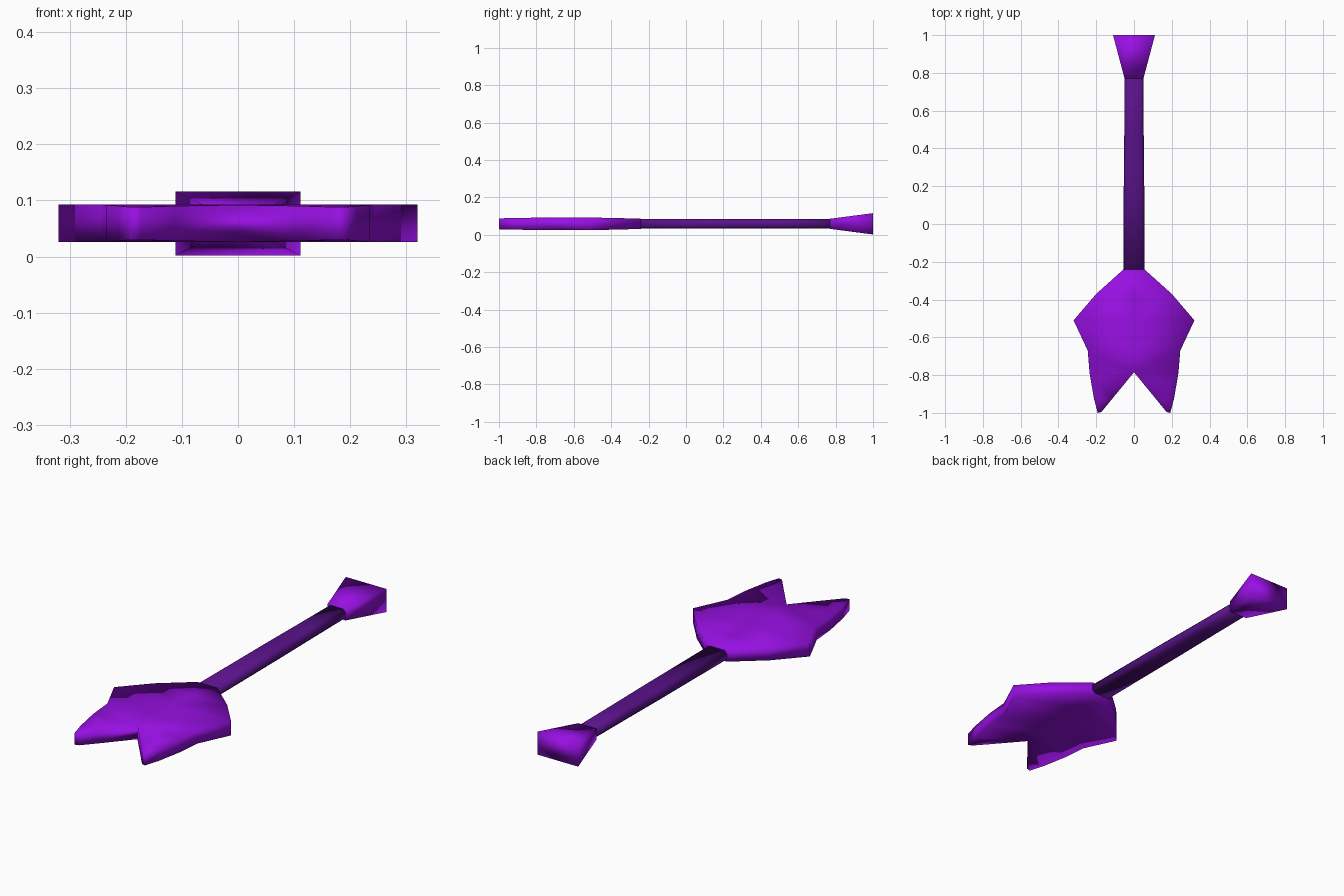
import bpy, bmesh

if "Cube" in bpy.data.objects:
    bpy.data.objects.remove(bpy.data.objects["Cube"])

ZC = 0.059  # height of the centre line


def material(name, rgb):
    m = bpy.data.materials.new(name)
    m.diffuse_color = (*rgb, 1)
    m.use_nodes = True
    m.node_tree.nodes["Principled BSDF"].inputs["Base Color"].default_value = m.diffuse_color
    return m


PURPLE = material("bright purple", (0.31, 0.005, 0.76))
DARK = material("dark purple", (0.10, 0.006, 0.25))


def finish(name, bm, mat):
    bmesh.ops.recalc_face_normals(bm, faces=bm.faces)
    me = bpy.data.meshes.new(name)
    bm.to_mesh(me)
    bm.free()
    me.materials.append(mat)
    me.shade_smooth()
    ob = bpy.data.objects.new(name, me)
    bpy.context.collection.objects.link(ob)
    return ob


def loft(name, rings, mat):
    """Join closed rings of points and cap both ends."""
    bm = bmesh.new()
    vs = [[bm.verts.new(p) for p in r] for r in rings]
    n = len(vs[0])
    for a, b in zip(vs, vs[1:]):
        for i in range(n):
            j = (i + 1) % n
            bm.faces.new((a[i], a[j], b[j], b[i]))
    bm.faces.new(vs[0])
    bm.faces.new(vs[-1])
    return finish(name, bm, mat)


# Shaft: slightly tapering bar with chamfered corners
def bar_ring(y, w, h, c=0.014):
    q = [(w, h - c), (w - c, h), (c - w, h), (-w, h - c),
         (-w, c - h), (c - w, -h), (w - c, -h), (w, c - h)]
    return [(x, y, ZC + z) for x, z in q]


shaft = loft("shaft", [bar_ring(y, w, 0.026) for y, w in
                       ((-0.245, 0.056), (0.27, 0.054), (0.52, 0.051), (0.775, 0.049))], DARK)
shaft.data.shade_smooth()


# Flared end: four-sided frustum
def box_ring(y, w, h):
    return [(x, y, ZC + z) for x, z in ((w, h), (-w, h), (-w, -h), (w, -h))]


loft("flared_end", [box_ring(0.77, 0.05, 0.027), box_ring(1.0, 0.111, 0.057)], PURPLE)

# Forked blade: right half as rows of (outer x, outer y, inner x, inner y, half thickness)
rows = [(0.055, -0.24, 0, -0.24, 0.027),
        (0.20, -0.37, 0, -0.37, 0.031),
        (0.32, -0.51, 0, -0.51, 0.0335),
        (0.245, -0.67, 0, -0.67, 0.0335),
        (0.235, -0.79, 0, -0.785, 0.033),
        (0.212, -0.925, 0.115, -0.925, 0.031),
        (0.192, -1.0, 0.172, -0.995, 0.029)]
bm = bmesh.new()
grid = []
for ox, oy, ix, iy, t in rows:
    grid.append([bm.verts.new(p) for p in ((ox, oy, ZC + t), (ix, iy, ZC + t),
                                           (ix, iy, ZC - t), (ox, oy, ZC - t))])
for k, (a, b) in enumerate(zip(grid, grid[1:])):
    for i in range(4):
        if i == 1 and k < 4:  # no wall on the mirror plane
            continue
        j = (i + 1) % 4
        bm.faces.new((a[i], a[j], b[j], b[i]))
bm.faces.new(grid[0])
bm.faces.new(grid[-1])
blade = finish("forked_blade", bm, PURPLE)
mirror = blade.modifiers.new("mirror", 'MIRROR')
mirror.use_axis = (True, False, False)
mirror.merge_threshold = 0.001
